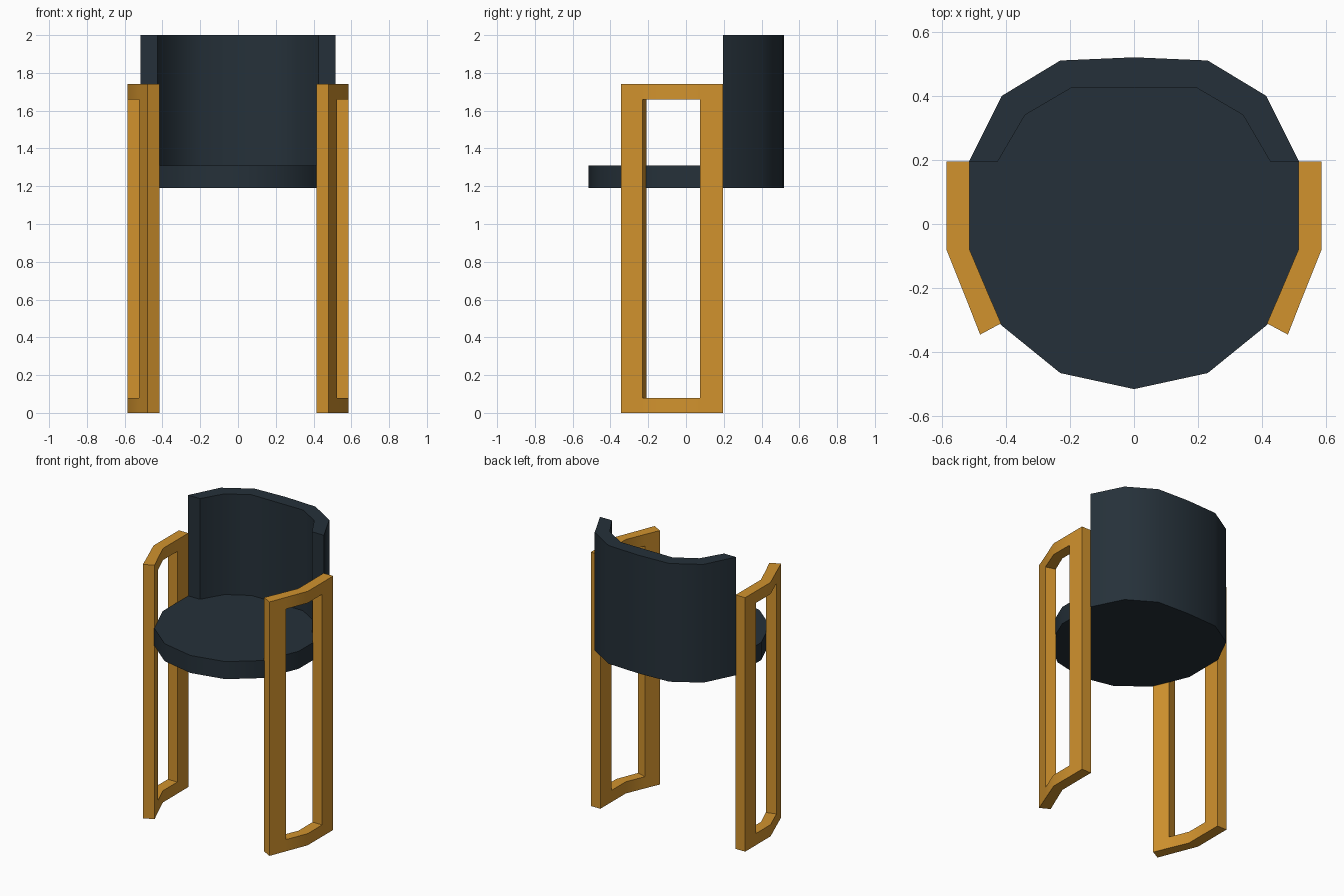
import bpy, bmesh, math

if "Cube" in bpy.data.objects:
    bpy.data.objects.remove(bpy.data.objects["Cube"])


def material(name, rgb):
    m = bpy.data.materials.new(name)
    m.diffuse_color = (*rgb, 1)
    m.use_nodes = True
    m.node_tree.nodes["Principled BSDF"].inputs["Base Color"].default_value = m.diffuse_color
    return m


slate = material("dark slate", (0.0185, 0.0300, 0.0410))
wood = material("warm wood", (0.640, 0.290, 0.027))


def finish(name, bm, mat):
    bmesh.ops.recalc_face_normals(bm, faces=bm.faces)
    me = bpy.data.meshes.new(name)
    bm.to_mesh(me)
    bm.free()
    me.materials.append(mat)
    ob = bpy.data.objects.new(name, me)
    bpy.context.collection.objects.link(ob)
    bpy.ops.object.select_all(action='DESELECT')
    ob.select_set(True)
    bpy.context.view_layer.objects.active = ob
    bpy.ops.object.shade_smooth_by_angle(angle=math.radians(35))
    return ob


def prism(name, outline, z0, z1, mat):
    bm = bmesh.new()
    low = [bm.verts.new((x, y, z0)) for x, y in outline]
    top = [bm.verts.new((x, y, z1)) for x, y in outline]
    bm.faces.new(low)
    bm.faces.new(top)
    n = len(outline)
    for i in range(n):
        j = (i + 1) % n
        bm.faces.new((low[i], low[j], top[j], top[i]))
    return finish(name, bm, mat)


def mirrored(half):
    """Complete a half outline that runs along +x, back along -x."""
    return half + [(-x, y) for x, y in reversed(half) if x > 0]


# Outlines of the right half, seen from above
front_edge = [(0, -0.515), (0.23, -0.465), (0.415, -0.315), (0.515, -0.08), (0.515, 0.195)]
back_inner = [(0.425, 0.195), (0.34, 0.34), (0.195, 0.425)]
back_outer = [(0.515, 0.195), (0.412, 0.40), (0.23, 0.51), (0, 0.52)]

# Seat disc, meeting the inside of the backrest
seat_half = front_edge + back_inner
prism("seat", seat_half + [(-x, y) for x, y in reversed(seat_half[1:])] , 1.19, 1.31, slate)

# Curved backrest shell
outer = mirrored(back_outer)
inner = back_inner + [(-x, y) for x, y in reversed(back_inner)]
prism("backrest", outer + inner[::-1], 1.19, 2.0, slate)

# Side frames: (outer, inner) stations from back to front, with a window
stations = [((0.585, 0.195), (0.513, 0.195)), ((0.585, 0.075), (0.513, 0.075)),
            ((0.585, -0.08), (0.513, -0.08)), ((0.525, -0.23), (0.458, -0.21)),
            ((0.48, -0.345), (0.415, -0.31))]
levels = [0, 0.08, 1.66, 1.74]


def side_frame(name, side):
    bm = bmesh.new()
    v = {(i, k, s): bm.verts.new((side * st[s][0], st[s][1], z))
         for i, st in enumerate(stations) for k, z in enumerate(levels) for s in (0, 1)}

    def solid(i, k):
        return 0 <= i < 4 and 0 <= k < 3 and not (i in (1, 2) and k == 1)

    for i in range(4):
        for k in range(3):
            if not solid(i, k):
                continue
            for s in (0, 1):
                bm.faces.new([v[i, k, s], v[i + 1, k, s], v[i + 1, k + 1, s], v[i, k + 1, s]])
            for d in (0, 1):
                if not solid(i + 2 * d - 1, k):
                    a = i + d
                    bm.faces.new([v[a, k, 0], v[a, k + 1, 0], v[a, k + 1, 1], v[a, k, 1]])
                if not solid(i, k + 2 * d - 1):
                    b = k + d
                    bm.faces.new([v[i, b, 0], v[i + 1, b, 0], v[i + 1, b, 1], v[i, b, 1]])
    return finish(name, bm, wood)


side_frame("right_side_frame", 1)
side_frame("left_side_frame", -1)
